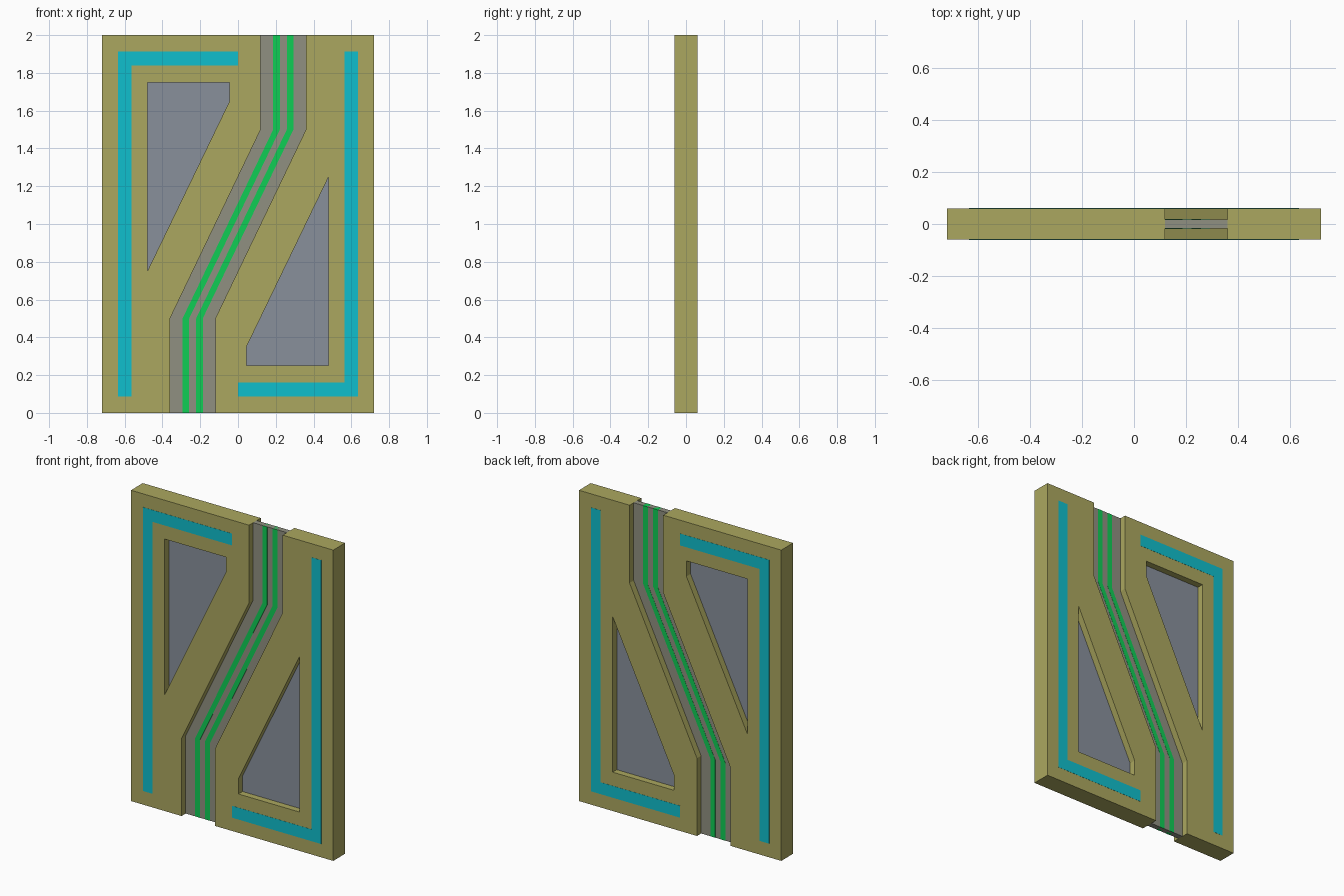
import bpy
from math import pi

if "Cube" in bpy.data.objects:
    bpy.data.objects.remove(bpy.data.objects["Cube"])


def material(name, rgb):
    m = bpy.data.materials.new(name)
    m.diffuse_color = (*rgb, 1)
    m.use_nodes = True
    m.node_tree.nodes["Principled BSDF"].inputs["Base Color"].default_value = m.diffuse_color
    return m


OLIVE = material("olive_paint", (0.41, 0.39, 0.115))
CORE = material("dark_grey", (0.28, 0.28, 0.22))
GLASS = material("blue_grey_glass", (0.25, 0.28, 0.33))
CYAN = material("cyan_light", (0.005, 0.52, 0.61))
GREEN = material("green_light", (0.005, 0.61, 0.09))


def slab(name, outlines, half_depth, mat):
    """Extrude x/z outlines along y; an inner outline becomes a hole."""
    cu = bpy.data.curves.new(name, 'CURVE')
    cu.dimensions = '2D'
    cu.fill_mode = 'BOTH'
    cu.extrude = half_depth
    for pts in outlines:
        sp = cu.splines.new('POLY')
        sp.points.add(len(pts) - 1)
        for p, (x, z) in zip(sp.points, pts):
            p.co = (x, z, 0, 1)
        sp.use_cyclic_u = True
        sp.use_smooth = False
    cu.materials.append(mat)
    ob = bpy.data.objects.new(name, cu)
    bpy.context.collection.objects.link(ob)
    ob.rotation_euler.x = pi / 2
    bpy.ops.object.select_all(action='DESELECT')
    ob.select_set(True)
    bpy.context.view_layer.objects.active = ob
    bpy.ops.object.convert(target='MESH')
    return ob


def turned(pts):
    """Half turn about the panel centre."""
    return [(-x, 2 - z) for x, z in pts]


def band(a, b):
    """Cranked strip between horizontal offsets a and b from the channel centre."""
    path = [(-0.24, 0), (-0.24, 0.5), (0.24, 1.5), (0.24, 2)]
    return [(x + a, z) for x, z in path] + [(x + b, z) for x, z in reversed(path)]


leaf = [(-0.72, 0), (-0.36, 0), (-0.36, 0.5), (0.12, 1.5), (0.12, 2), (-0.72, 2)]
window = [(-0.48, 0.75), (-0.045, 1.65), (-0.045, 1.75), (-0.48, 1.75)]
ell = [(-0.635, 0.088), (-0.565, 0.088), (-0.565, 1.838), (0, 1.838), (0, 1.914), (-0.635, 1.914)]

# Two identical leaves, each with a window and an L-shaped light on both faces
for side, place in (("left", list), ("right", turned)):
    slab(f"{side}_leaf", [place(leaf), place(window)], 0.06, OLIVE)
    slab(f"{side}_window", [place(window)], 0.018, GLASS)
    slab(f"{side}_light_strip", [place(ell)], 0.061, CYAN)

# Recessed channel between the leaves with two light lines
slab("channel_core", [band(-0.12, 0.12)], 0.018, CORE)
for side, c in (("left", -0.036), ("right", 0.036)):
    slab(f"{side}_channel_light", [band(c - 0.0175, c + 0.0175)], 0.019, GREEN)
